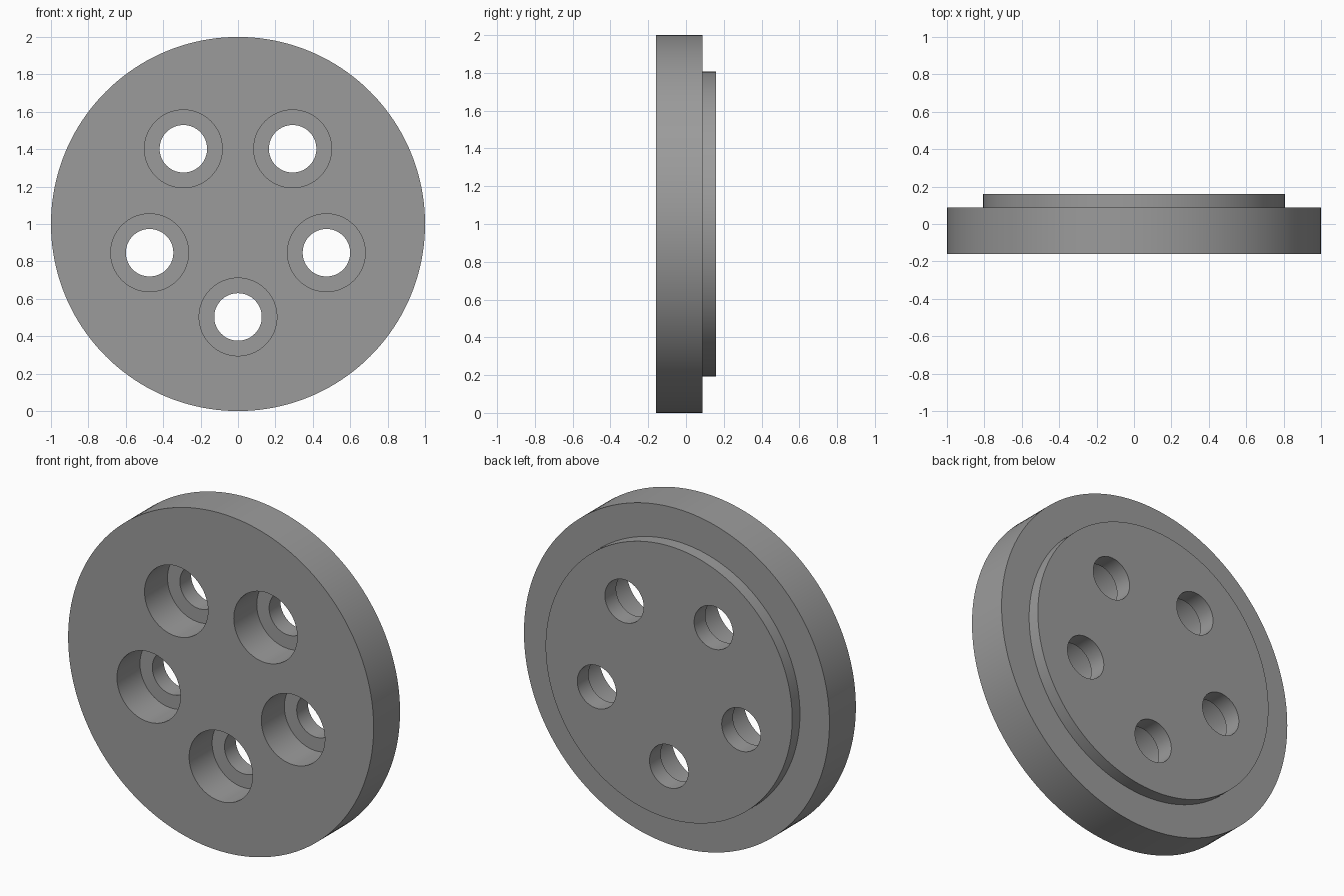
import bpy, bmesh, math
from mathutils import Matrix

if "Cube" in bpy.data.objects:
    bpy.data.objects.remove(bpy.data.objects["Cube"])

grey = bpy.data.materials.new("machined grey")
grey.diffuse_color = (0.33, 0.33, 0.33, 1)
grey.use_nodes = True
grey.node_tree.nodes["Principled BSDF"].inputs["Base Color"].default_value = grey.diffuse_color


def turned(name, profile, x, z, sides):
    """Solid of revolution around the y axis; profile is (radius, y) pairs."""
    bm = bmesh.new()
    rings = []
    for r, y in profile:
        rings.append([bm.verts.new((x + r * math.cos(a), y, z + r * math.sin(a)))
                      for a in (2 * math.pi * i / sides for i in range(sides))])
    for lo, hi in zip(rings, rings[1:]):
        for i in range(sides):
            j = (i + 1) % sides
            bm.faces.new((lo[i], lo[j], hi[j], hi[i]))
    bm.faces.new(rings[0])
    bm.faces.new(rings[-1])
    bmesh.ops.recalc_face_normals(bm, faces=bm.faces)
    mesh = bpy.data.meshes.new(name)
    bm.to_mesh(mesh)
    bm.free()
    mesh.materials.append(grey)
    obj = bpy.data.objects.new(name, mesh)
    bpy.context.collection.objects.link(obj)
    return obj


# Flange disc with the raised locating boss on its back
flange = turned("flange_disc", [(1, -0.16), (1, 0.087), (0.807, 0.087), (0.807, 0.16)],
                0, 1, 160)
bpy.context.view_layer.objects.active = flange
flange.select_set(True)

# Five counterbored bolt holes on a circle, the first at the bottom
for k in range(5):
    a = math.radians(-90 + 72 * k)
    cutter = turned("bolt_hole_cutter",
                    [(0.208, -0.3), (0.208, 0.055), (0.127, 0.055), (0.127, 0.3)],
                    0.497 * math.cos(a), 1 + 0.497 * math.sin(a), 64)
    cutter.hide_render = True
    cut = flange.modifiers.new("bolt_hole", 'BOOLEAN')
    cut.operation = 'DIFFERENCE'
    cut.solver = 'EXACT'
    cut.object = cutter
    bpy.ops.object.modifier_apply(modifier=cut.name)
    bpy.data.objects.remove(cutter)

# Smooth walls, crisp rims
bpy.ops.object.shade_smooth_by_angle(angle=math.radians(30))
